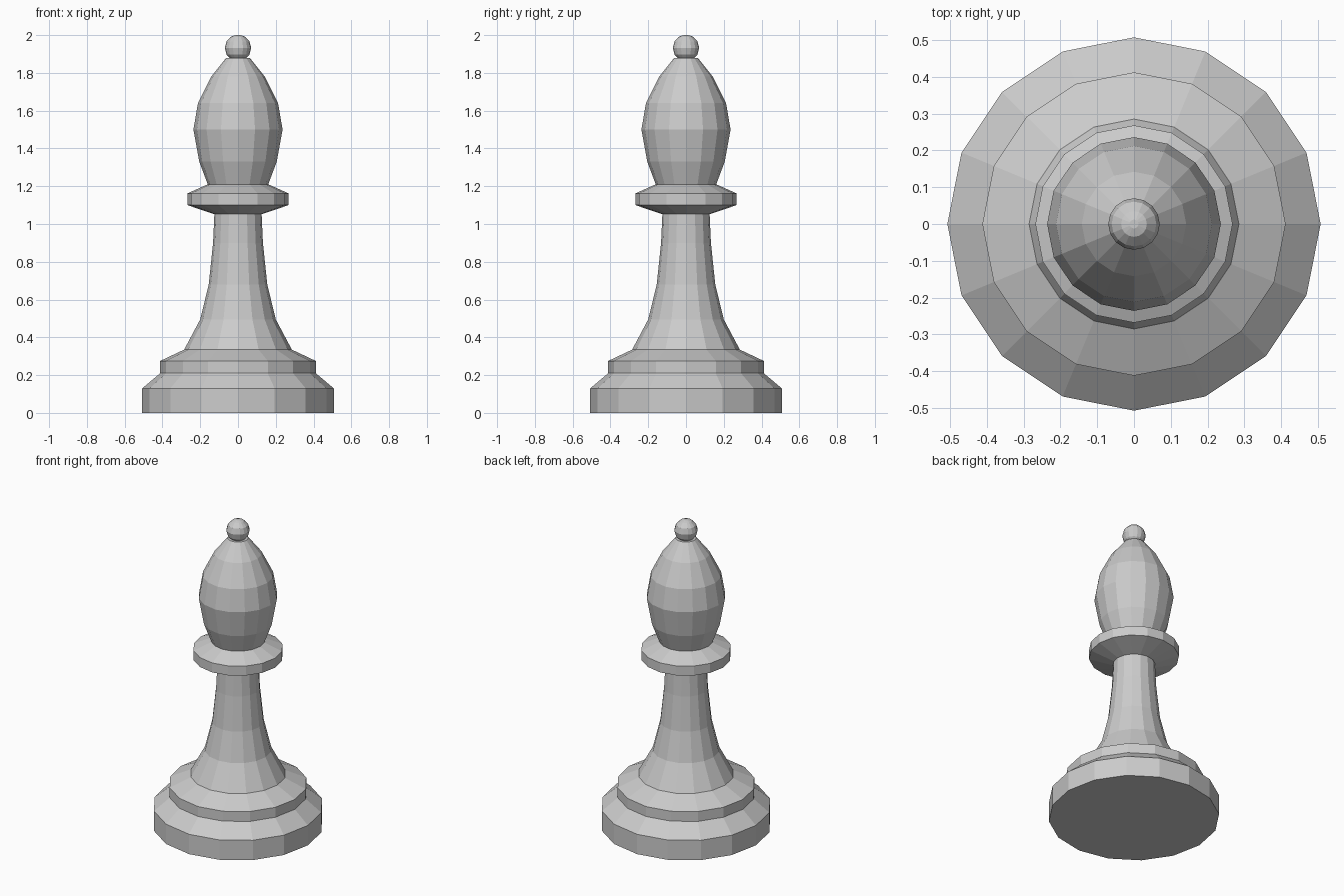
import bpy
import bmesh
from math import cos, sin, pi, radians

default_cube = bpy.data.objects.get("Cube")
if default_cube:
    bpy.data.objects.remove(default_cube, do_unlink=True)

SIDES = 16

grey = bpy.data.materials.new("plain grey")
grey.use_nodes = True
colour = (0.6, 0.6, 0.6, 1)
grey.diffuse_color = colour
grey.node_tree.nodes["Principled BSDF"].inputs["Base Color"].default_value = colour


def lathe(name, profile):
    """Spin a (radius, height) profile, listed bottom to top, into a closed flat-shaded part."""
    bm = bmesh.new()
    rings = [[bm.verts.new((r * cos(2 * pi * i / SIDES), r * sin(2 * pi * i / SIDES), z))
              for i in range(SIDES)] for r, z in profile]
    for low, high in zip(rings, rings[1:]):
        for i in range(SIDES):
            j = (i + 1) % SIDES
            bm.faces.new((low[i], low[j], high[j], high[i]))
    bm.faces.new(rings[0][::-1])
    bm.faces.new(rings[-1])
    mesh = bpy.data.meshes.new(name)
    bm.to_mesh(mesh)
    bm.free()
    mesh.materials.append(grey)
    obj = bpy.data.objects.new(name, mesh)
    bpy.context.collection.objects.link(obj)
    return obj


# Stepped foot
lathe("base", [(0.507, 0), (0.507, 0.13), (0.412, 0.21), (0.412, 0.275), (0.285, 0.335)])

# Flared column
lathe("stem", [(0.285, 0.335), (0.2, 0.495), (0.155, 0.68), (0.132, 0.9), (0.125, 1.055)])

# Bevelled ring under the head
lathe("collar", [(0.125, 1.052), (0.268, 1.1), (0.268, 1.162), (0.16, 1.21)])

# Egg-shaped head
lathe("head", [(0.16, 1.21), (0.205, 1.33), (0.236, 1.5), (0.212, 1.64),
               (0.142, 1.78), (0.062, 1.88)])

# Small ball on top, with slightly flattened poles
ball_radius, ball_centre = 0.07, 1.932
angles = [radians(a) for a in (-60, -30, 0, 30, 60)]
lathe("finial", [(0.035, 1.868)] +
      [(ball_radius * cos(a), ball_centre + ball_radius * sin(a)) for a in angles[1:]] +
      [(0.012, 2.0)])
